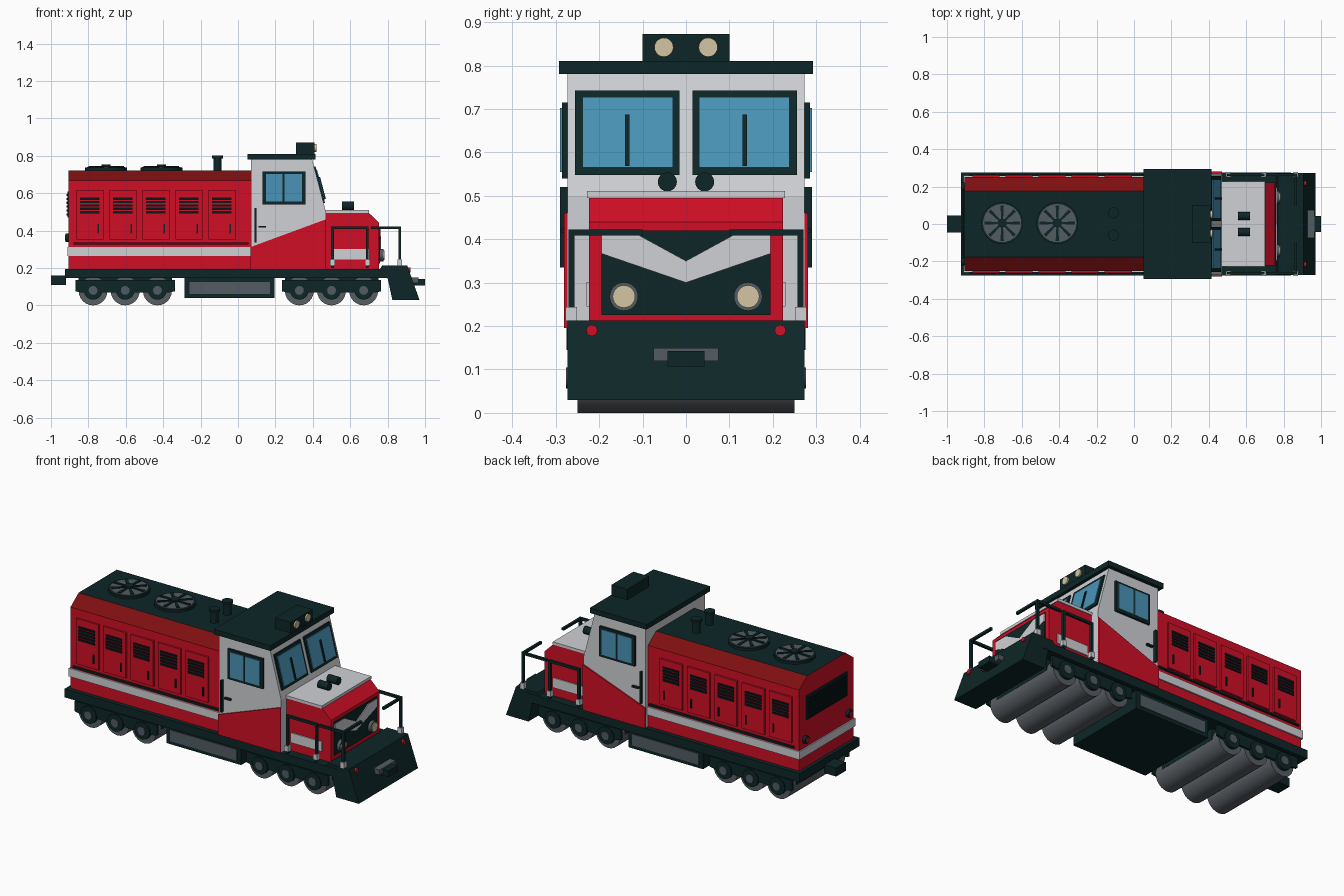
import bpy, bmesh, math
from mathutils import Matrix, Vector

if "Cube" in bpy.data.objects:
    bpy.data.objects.remove(bpy.data.objects["Cube"])

def material(name, rgb):
    lin = [(c / 255 / 12.92) if c < 10 else ((c / 255 + 0.055) / 1.055) ** 2.4 for c in rgb]
    m = bpy.data.materials.new(name)
    m.diffuse_color = (*lin, 1)
    m.use_nodes = True
    m.node_tree.nodes["Principled BSDF"].inputs["Base Color"].default_value = m.diffuse_color
    return m

RED = material("red", (208, 15, 38))
DARK_RED = material("dark_red", (126, 15, 17))
WHITE = material("light_grey", (208, 209, 213))
DARK = material("dark_green", (14, 38, 39))
GREY = material("steel_grey", (82, 92, 100))
WHEEL = material("wheel_grey", (88, 94, 100))
GLASS = material("glass_blue", (74, 148, 184))
CREAM = material("lamp_cream", (212, 198, 162))
BLACK = material("black", (8, 20, 22))

def finish(name, bm, mats, rule=None, smooth=False):
    bmesh.ops.recalc_face_normals(bm, faces=bm.faces)
    if rule:
        for f in bm.faces:
            f.material_index = rule(f)
    me = bpy.data.meshes.new(name)
    bm.to_mesh(me)
    bm.free()
    ob = bpy.data.objects.new(name, me)
    bpy.context.collection.objects.link(ob)
    for m in (mats if isinstance(mats, list) else [mats]):
        me.materials.append(m)
    if smooth:
        bpy.context.view_layer.objects.active = ob
        ob.select_set(True)
        bpy.ops.object.shade_smooth_by_angle(angle=math.radians(35))
        ob.select_set(False)
    return ob

def prism(name, pts, axis, a, b, mats, rule=None):
    """Extrude a 2D outline from a to b along an axis."""
    put = {"x": lambda p, t: (t, p[0], p[1]),
           "y": lambda p, t: (p[0], t, p[1]),
           "z": lambda p, t: (p[0], p[1], t)}[axis]
    bm = bmesh.new()
    lo = [bm.verts.new(put(p, a)) for p in pts]
    hi = [bm.verts.new(put(p, b)) for p in pts]
    bm.faces.new(lo)
    bm.faces.new(hi)
    n = len(pts)
    for i in range(n):
        bm.faces.new((lo[i], lo[(i + 1) % n], hi[(i + 1) % n], hi[i]))
    return finish(name, bm, mats, rule)

def box(name, x0, x1, y0, y1, z0, z1, mat):
    return prism(name, [(x0, z0), (x1, z0), (x1, z1), (x0, z1)], "y", y0, y1, mat)

def cyl(name, c, r, depth, axis, mat, n=24, r2=None):
    rot = {"x": Matrix.Rotation(math.pi / 2, 4, "Y"),
           "y": Matrix.Rotation(math.pi / 2, 4, "X"), "z": Matrix()}[axis]
    bm = bmesh.new()
    bmesh.ops.create_cone(bm, cap_ends=True, segments=n, radius1=r, radius2=r if r2 is None else r2,
                          depth=depth, matrix=Matrix.Translation(c) @ rot)
    return finish(name, bm, mat, smooth=True)

def side_box(name, x0, x1, y0, y1, z0, z1, mat):
    """Box repeated on both sides."""
    for s in (-1, 1):
        box(name, x0, x1, s * y0, s * y1, z0, z1, mat)

# Frame, couplers and plow
box("deck", -0.925, 0.84, -0.275, 0.275, 0.145, 0.195, DARK)
box("rear_coupler", -1.0, -0.92, -0.045, 0.045, 0.11, 0.16, DARK)
prism("plow", [(0.76, 0.195), (0.77, 0.213), (0.905, 0.213), (0.97, 0.03), (0.825, 0.03), (0.80, 0.145)],
      "y", -0.273, 0.273, DARK)
box("front_coupler_pocket", 0.90, 0.965, -0.075, 0.075, 0.12, 0.15, GREY)
box("front_coupler", 0.93, 1.0, -0.043, 0.043, 0.107, 0.142, DARK)
for s in (-1, 1):
    cyl("plow_marker", (0.91, s * 0.217, 0.19), 0.013, 0.025, "x", RED, 12)

# Fuel tank
box("fuel_tank", -0.285, 0.195, -0.25, 0.25, 0.04, 0.145, DARK)
side_box("tank_panel", -0.26, 0.17, 0.249, 0.255, 0.06, 0.125, GREY)

# Bogies
for bx in (-0.603, 0.50):
    box("bogie_core", bx - 0.25, bx + 0.25, -0.2, 0.2, 0.08, 0.146, DARK)
    for s in (-1, 1):
        prism("bogie_side", [(bx - 0.265, 0.135), (bx - 0.265, 0.075), (bx - 0.23, 0.068), (bx + 0.23, 0.068),
                             (bx + 0.265, 0.075), (bx + 0.265, 0.135)], "y", s * 0.25, s * 0.264, DARK)
    for dx in (-0.172, 0, 0.172):
        cyl("wheel_set", (bx + dx, 0, 0.077), 0.077, 0.5, "y", WHEEL, 24)
        for s in (-1, 1):
            cyl("axle_box", (bx + dx, s * 0.262, 0.08), 0.05, 0.018, "y", DARK, 16)
            cyl("axle_cap", (bx + dx, s * 0.268, 0.08), 0.024, 0.016, "y", GREY, 12)

# Engine hood: dark roof, dark red chamfers, red sides
def hood_rule(f):
    return 1 if f.normal.z > 0.95 else 2 if f.normal.z > 0.2 else 0
prism("engine_hood", [(-0.25, 0.19), (0.25, 0.19), (0.25, 0.667), (0.176, 0.722), (-0.176, 0.722), (-0.25, 0.667)],
      "x", -0.905, 0.08, [RED, DARK, DARK_RED], hood_rule)
box("hood_stripe", -0.912, 0.07, -0.258, 0.258, 0.265, 0.312, WHITE)

# Hood doors, louvres, latches and handrail
for i in range(5):
    x = -0.863 + 0.1765 * i
    side_box("hood_door", x, x + 0.145, 0.249, 0.261, 0.352, 0.617, RED)
    for k in range(5):
        z = 0.492 + 0.018 * k
        side_box("door_louvre", x + 0.018, x + 0.122, 0.26, 0.266, z, z + 0.012, BLACK)
    side_box("door_latch", x + 0.112, x + 0.119, 0.26, 0.268, 0.385, 0.435, DARK)
side_box("hood_handrail", -0.88, 0.055, 0.256, 0.267, 0.326, 0.336, DARK)

# Rear grille and tail lamps
box("rear_grille", -0.911, -0.90, -0.185, 0.185, 0.47, 0.61, DARK)
for k in range(6):
    box("grille_slat", -0.918, -0.908, -0.175, 0.175, 0.48 + 0.021 * k, 0.491 + 0.021 * k, BLACK)
for s in (-1, 1):
    cyl("tail_lamp_ring", (-0.913, s * 0.2, 0.362), 0.022, 0.02, "x", DARK, 16)
    cyl("tail_lamp", (-0.922, s * 0.2, 0.362), 0.014, 0.008, "x", RED, 16)

# Roof fans and exhaust stacks
for fx in (-0.705, -0.41):
    cyl("fan_rim", (fx, 0.005, 0.727), 0.112, 0.018, "z", DARK, 32)
    cyl("fan_disc", (fx, 0.005, 0.733), 0.102, 0.014, "z", GREY, 32)
    for k in range(8):
        a = math.pi / 4 * k
        u, v = Vector((math.cos(a), math.sin(a))), Vector((-math.sin(a), math.cos(a)))
        c = Vector((fx, 0.005))
        prism("fan_blade", [c + v * 0.004, c + u * 0.095 + v * 0.009, c + u * 0.095 - v * 0.009, c - v * 0.004],
              "z", 0.738, 0.745, DARK)
    cyl("fan_hub", (fx, 0.005, 0.745), 0.024, 0.014, "z", DARK, 16)
for s in (-1, 1):
    cyl("exhaust_stack", (-0.11, s * 0.06, 0.755), 0.022, 0.08, "z", DARK, 16)
    cyl("exhaust_cap", (-0.11, s * 0.06, 0.793), 0.03, 0.014, "z", DARK, 16)

# Cab shell with red lower side plates
prism("cab", [(0.07, 0.195), (0.47, 0.195), (0.47, 0.50), (0.395, 0.785), (0.07, 0.785)], "y", -0.273, 0.273, WHITE)
for s in (-1, 1):
    prism("cab_side_red", [(0.068, 0.195), (0.47, 0.195), (0.47, 0.46), (0.068, 0.312)],
          "y", s * 0.272, s * 0.281, RED)
box("cab_roof", 0.05, 0.415, -0.293, 0.293, 0.78, 0.81, DARK)
box("roof_lamp_box", 0.31, 0.41, -0.1, 0.1, 0.805, 0.872, DARK)
for s in (-1, 1):
    cyl("roof_lamp", (0.41, s * 0.051, 0.842), 0.022, 0.018, "x", CREAM, 20)

# Cab side windows, grab rail and door handle
side_box("side_window_frame", 0.132, 0.36, 0.27, 0.286, 0.54, 0.715, DARK)
side_box("side_window_rear", 0.15, 0.238, 0.284, 0.29, 0.555, 0.702, GLASS)
side_box("side_window_front", 0.248, 0.342, 0.284, 0.29, 0.555, 0.702, GLASS)
side_box("cab_grab_rail", 0.088, 0.098, 0.272, 0.29, 0.335, 0.52, DARK)
side_box("cab_door_handle", 0.11, 0.15, 0.272, 0.287, 0.415, 0.425, DARK)

# Sloped windscreens and wipers
def on_slope(name, y0, y1, z0, z1, t, mat):
    sx = lambda z: 0.395 + (0.785 - z) * 0.263
    for s in (-1, 1):
        prism(name, [(sx(z0) - 0.005, z0), (sx(z0) + t, z0), (sx(z1) + t, z1), (sx(z1) - 0.005, z1)],
              "y", s * y0, s * y1, mat)
on_slope("windscreen_frame", 0.015, 0.256, 0.548, 0.742, 0.008, DARK)
on_slope("windscreen_glass", 0.03, 0.238, 0.565, 0.727, 0.012, GLASS)
on_slope("wiper", 0.13, 0.141, 0.568, 0.687, 0.018, DARK)

# Nose with light cover, horns and side stripe
prism("nose", [(0.46, 0.195), (0.755, 0.195), (0.755, 0.44), (0.697, 0.497), (0.46, 0.497)], "y", -0.223, 0.223, RED)
box("nose_cover", 0.465, 0.70, -0.228, 0.228, 0.495, 0.511, WHITE)
side_box("nose_side_stripe", 0.50, 0.70, 0.222, 0.229, 0.245, 0.302, WHITE)
for s in (-1, 1):
    cyl("horn", (0.588, s * 0.043, 0.532), 0.022, 0.066, "x", DARK, 16)

# Nose front: dark panel, chevron and headlights
box("nose_panel", 0.75, 0.76, -0.195, 0.195, 0.225, 0.42, DARK)
prism("nose_chevron", [(-0.195, 0.41), (-0.11, 0.41), (0, 0.35), (0.11, 0.41), (0.195, 0.41),
                       (0.195, 0.367), (0, 0.30), (-0.195, 0.367)], "x", 0.757, 0.764, WHITE)
for s in (-1, 1):
    cyl("headlight_ring", (0.766, s * 0.143, 0.268), 0.033, 0.026, "x", GREY, 24)
    cyl("headlight", (0.777, s * 0.143, 0.268), 0.026, 0.014, "x", CREAM, 24)

# Handrails around the nose
for px in (0.505, 0.692, 0.865):
    side_box("rail_post", px - 0.007, px + 0.007, 0.257, 0.271, 0.20, 0.422, DARK)
    side_box("rail_foot", px - 0.013, px + 0.013, 0.251, 0.277, 0.212, 0.244, WHITE)
side_box("nose_side_rail", 0.498, 0.699, 0.257, 0.271, 0.408, 0.422, DARK)
side_box("front_rail_side", 0.71, 0.872, 0.257, 0.271, 0.408, 0.422, DARK)
side_box("front_rail_cross", 0.858, 0.872, 0.10, 0.271, 0.408, 0.422, DARK)
